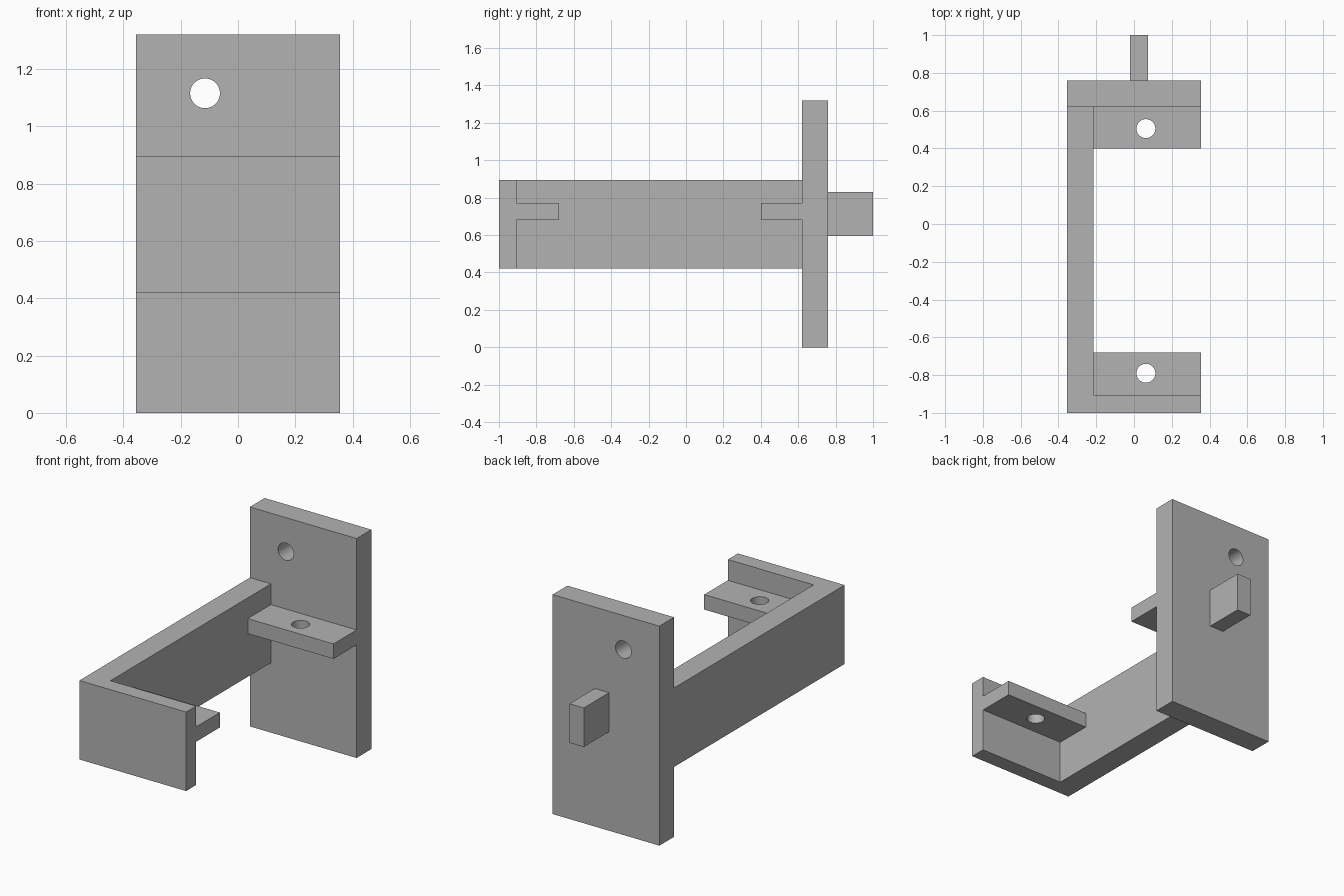
import bpy
import bmesh
import math
from mathutils import Matrix, Vector

cube = bpy.data.objects.get("Cube")
if cube:
    bpy.data.objects.remove(cube, do_unlink=True)

# Single grey material
GREY = (0.45, 0.45, 0.45, 1.0)
grey = bpy.data.materials.new("plain grey")
grey.use_nodes = True
grey.diffuse_color = GREY
grey.node_tree.nodes["Principled BSDF"].inputs["Base Color"].default_value = GREY


def add_object(name, bm):
    bmesh.ops.recalc_face_normals(bm, faces=bm.faces)
    mesh = bpy.data.meshes.new(name)
    bm.to_mesh(mesh)
    bm.free()
    mesh.materials.append(grey)
    obj = bpy.data.objects.new(name, mesh)
    bpy.context.collection.objects.link(obj)
    return obj


def block(name, low, high):
    low, high = Vector(low), Vector(high)
    bm = bmesh.new()
    matrix = Matrix.Translation((low + high) / 2) @ Matrix.Diagonal((*(high - low), 1))
    bmesh.ops.create_cube(bm, size=1, matrix=matrix)
    return add_object(name, bm)


def extrude_profile(name, points, bottom, top):
    bm = bmesh.new()
    face = bm.faces.new([bm.verts.new((x, y, bottom)) for x, y in points])
    result = bmesh.ops.extrude_face_region(bm, geom=[face], use_keep_orig=True)
    verts = [v for v in result["geom"] if isinstance(v, bmesh.types.BMVert)]
    bmesh.ops.translate(bm, verts=verts, vec=(0, 0, top - bottom))
    return add_object(name, bm)


def drill(obj, centre, radius, axis="Z"):
    """Cut a round through hole along the given axis, then drop the cutter."""
    turn = Matrix.Rotation(math.pi / 2, 4, "X") if axis == "Y" else Matrix()
    bm = bmesh.new()
    bmesh.ops.create_cone(bm, cap_ends=True, segments=48, radius1=radius,
                          radius2=radius, depth=0.4,
                          matrix=Matrix.Translation(centre) @ turn)
    cutter = add_object("hole_cutter", bm)
    cutter.hide_render = True
    mod = obj.modifiers.new("hole", "BOOLEAN")
    mod.operation = "DIFFERENCE"
    mod.solver = "EXACT"
    mod.object = cutter
    bpy.ops.object.select_all(action="DESELECT")
    bpy.context.view_layer.objects.active = obj
    obj.select_set(True)
    bpy.ops.object.modifier_apply(modifier=mod.name)
    bpy.data.objects.remove(cutter, do_unlink=True)
    bpy.ops.object.shade_smooth_by_angle(angle=math.radians(30))


# Shared outline positions
LEFT, RIGHT, INNER = 0.355, -0.355, -0.215
FRONT, FRONT_INNER, PLATE, PLATE_BACK = -1.0, -0.905, 0.62, 0.76

# Side arm and front flange as one L-shaped piece
extrude_profile("side_arm_and_front_flange",
                [(RIGHT, FRONT), (LEFT, FRONT), (LEFT, FRONT_INNER),
                 (INNER, FRONT_INNER), (INNER, PLATE), (RIGHT, PLATE)],
                0.42, 0.895)

# Tall back plate with a round hole
back_plate = block("back_plate", (RIGHT, PLATE, 0), (LEFT, PLATE_BACK, 1.32))
drill(back_plate, (-0.115, 0.69, 1.115), 0.052, "Y")

# Peg on the rear of the plate
block("rear_peg", (-0.02, PLATE_BACK, 0.595), (0.075, 1.0, 0.83))

# Two facing tabs, each with a vertical hole
for name, y0, y1, hole_y in (("front_tab", FRONT_INNER, -0.68, -0.79),
                             ("back_tab", 0.4, PLATE, 0.505)):
    tab = block(name, (INNER, y0, 0.68), (LEFT, y1, 0.77))
    drill(tab, (0.063, hole_y, 0.725), 0.05)
